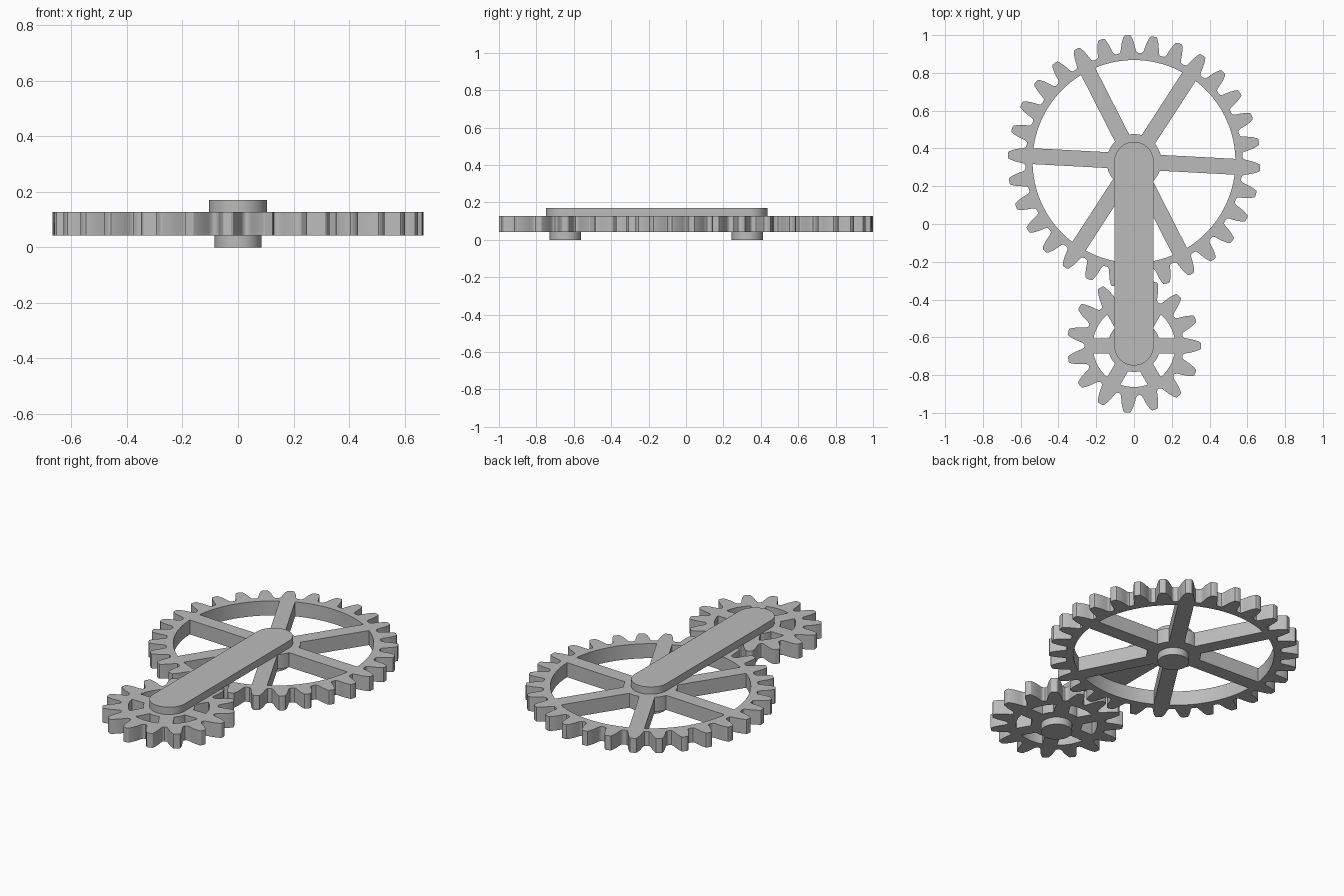
import bpy, bmesh, math

if "Cube" in bpy.data.objects:
    bpy.data.objects.remove(bpy.data.objects["Cube"])

grey = bpy.data.materials.new("grey metal")
grey.diffuse_color = (0.5, 0.5, 0.5, 1)
grey.use_nodes = True
grey.node_tree.nodes["Principled BSDF"].inputs["Base Color"].default_value = grey.diffuse_color

M = 0.0418              # gear module
BIG_Y, SMALL_Y = 0.331, -0.645
GEAR_Z0, GEAR_Z1, TOP_Z = 0.0425, 0.128, 0.171


def arc(r, a0, a1, n):
    return [(r * math.cos(a0 + (a1 - a0) * i / n),
             r * math.sin(a0 + (a1 - a0) * i / n)) for i in range(n + 1)]


def plate(name, loops, y, z0, z1):
    """Extruded flat plate: first loop is the outline, the others are holes."""
    cu = bpy.data.curves.new(name, 'CURVE')
    cu.dimensions = '2D'
    cu.fill_mode = 'BOTH'
    cu.extrude = (z1 - z0) / 2
    for pts in loops:
        s = cu.splines.new('POLY')
        s.points.add(len(pts) - 1)
        for p, (px, py) in zip(s.points, pts):
            p.co = (px, py, 0, 1)
        s.use_cyclic_u = True
    ob = bpy.data.objects.new(name, cu)
    bpy.context.collection.objects.link(ob)
    ob.location = (0, y, (z0 + z1) / 2)
    bpy.ops.object.select_all(action='DESELECT')
    ob.select_set(True)
    bpy.context.view_layer.objects.active = ob
    bpy.ops.object.convert(target='MESH')
    ob = bpy.context.object
    bm = bmesh.new()
    bm.from_mesh(ob.data)
    bmesh.ops.remove_doubles(bm, verts=bm.verts, dist=1e-5)
    bmesh.ops.recalc_face_normals(bm, faces=bm.faces)
    bm.to_mesh(ob.data)
    bm.free()
    ob.data.materials.clear()
    ob.data.materials.append(grey)
    bpy.ops.object.shade_smooth_by_angle(angle=math.radians(30))
    return ob


def gear(name, teeth, turn, y, rim, hub, spoke):
    rp = M * teeth / 2
    pitch = 2 * math.pi / teeth
    # half a tooth: (height, half width) in modules from the pitch circle
    half = [(1.0, 0.3), (0.93, 0.43), (0.75, 0.52), (0.4, 0.66), (0, 0.785),
            (-0.5, 0.89), (-0.85, 0.95), (-1.08, 1.03), (-1.2, 1.15)]
    flank = [(rp + M * h, M * w / (rp + M * h)) for h, w in half]
    tooth = [(r, -a) for r, a in reversed(flank)] + flank
    tooth.append((rp - 1.25 * M, pitch / 2))
    outline = []
    for i in range(teeth):
        for r, a in tooth:
            t = turn + i * pitch + a
            outline.append((r * math.cos(t), r * math.sin(t)))
    # six openings between the straight spokes
    loops = [outline]
    ai, ao = math.asin(spoke / 2 / hub), math.asin(spoke / 2 / rim)
    for i in range(6):
        s = turn + i * math.pi / 3
        e = s + math.pi / 3
        loops.append(arc(rim, s + ao, e - ao, 14) + arc(hub, e - ai, s + ai, 6))
    plate(name, loops, y, GEAR_Z0, GEAR_Z1)


gear("large_gear", 30, math.radians(-3), BIG_Y, 0.537, 0.145, 0.084)
gear("small_gear", 15, 0, SMALL_Y, 0.218, 0.138, 0.08)

# axle stubs under each gear
for name, y in (("large_axle", BIG_Y - 0.003), ("small_axle", SMALL_Y)):
    plate(name, [arc(0.084, 0, 2 * math.pi, 48)[:-1]], y, 0, GEAR_Z0)

# rounded link bar joining the two gears on top
R = 0.104
top = [(x, y + BIG_Y) for x, y in arc(R, 0, math.pi, 28)]
bottom = [(x, y + SMALL_Y) for x, y in arc(R, math.pi, 2 * math.pi, 28)]
plate("link_bar", [top + bottom], 0, GEAR_Z1, TOP_Z)
